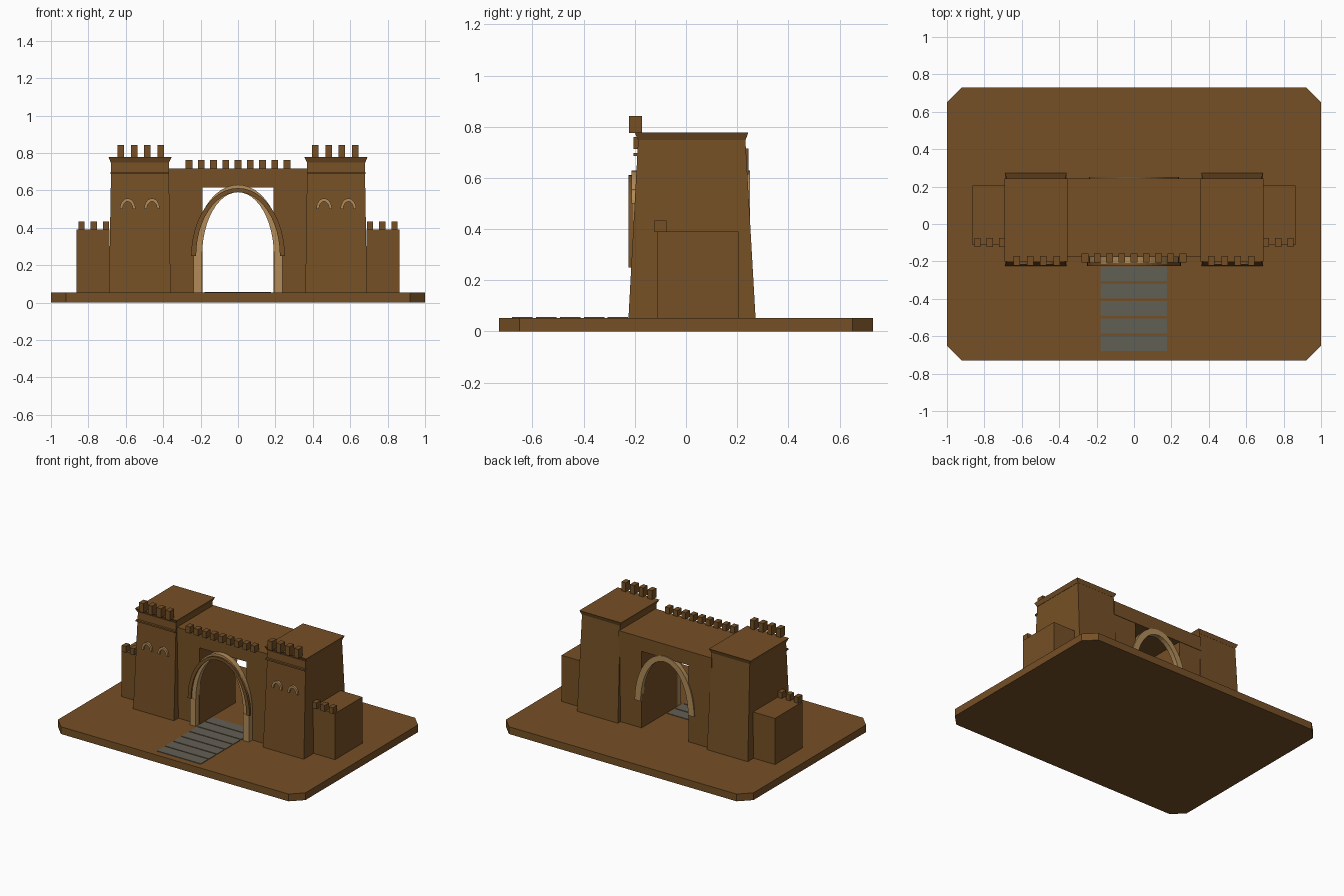
import bpy, bmesh
from math import pi, cos, sin

cube = bpy.data.objects.get("Cube")
if cube:
    bpy.data.objects.remove(cube, do_unlink=True)


def material(name, rgb):
    m = bpy.data.materials.new(name)
    m.use_nodes = True
    m.diffuse_color = (*rgb, 1)
    m.node_tree.nodes["Principled BSDF"].inputs["Base Color"].default_value = (*rgb, 1)
    return m


BROWN = material("brown earth", (0.18, 0.08, 0.019))
TAN = material("tan stone", (0.44, 0.26, 0.10))
GREY = material("grey paving", (0.12, 0.115, 0.09))


def finish(name, bm, mat):
    bmesh.ops.recalc_face_normals(bm, faces=bm.faces)
    me = bpy.data.meshes.new(name)
    bm.to_mesh(me)
    bm.free()
    me.materials.append(mat)
    ob = bpy.data.objects.new(name, me)
    bpy.context.collection.objects.link(ob)
    return ob


def frustum(name, x, y, z, mat=BROWN, top_x=None, top_y=None):
    """Box from (min, max) ranges, with optional different top ranges."""
    bm = bmesh.new()
    rings = []
    for (x0, x1), (y0, y1), h in ((x, y, z[0]), (top_x or x, top_y or y, z[1])):
        rings.append([bm.verts.new((a, b, h)) for a, b in
                      ((x0, y0), (x1, y0), (x1, y1), (x0, y1))])
    low, high = rings
    bm.faces.new(low)
    bm.faces.new(high)
    for i in range(4):
        j = (i + 1) % 4
        bm.faces.new((low[i], low[j], high[j], high[i]))
    return finish(name, bm, mat)


def arch(name, cx, z, outer, inner, y, mat, steps=24):
    """Half elliptical ring standing on height z, between two depths."""
    bm = bmesh.new()
    sections = []
    for i in range(steps + 1):
        a = pi * i / steps
        sections.append([bm.verts.new((cx + r[0] * cos(a), d, z + r[1] * sin(a)))
                         for r, d in ((outer, y[0]), (outer, y[1]),
                                      (inner, y[1]), (inner, y[0]))])
    for s, t in zip(sections, sections[1:]):
        for k in range(4):
            n = (k + 1) % 4
            bm.faces.new((s[k], s[n], t[n], t[k]))
    bm.faces.new(sections[0])
    bm.faces.new(sections[-1])
    return finish(name, bm, mat)


def span(centre, width):
    return (centre - width / 2, centre + width / 2)


def sided(s, a, b):
    return tuple(sorted((s * a, s * b)))


# Ground slab with cut corners
ground = frustum("ground_slab", (-1, 1), (-0.73, 0.73), (0, 0.053))
bm = bmesh.new()
bm.from_mesh(ground.data)
corners = [e for e in bm.edges if abs(e.verts[0].co.z - e.verts[1].co.z) > 0.01]
bmesh.ops.bevel(bm, geom=corners, offset=0.08, segments=1, affect='EDGES')
bm.to_mesh(ground.data)
bm.free()

# Paving through the gate
for i in range(7):
    y0 = -0.68 + 0.0935 * i
    frustum(f"paving_slab_{i}", (-0.178, 0.176), (y0, y0 + 0.08), (0.05, 0.057), GREY)

# Lintel wall and its battlements
frustum("gate_lintel", (-0.375, 0.375), (-0.177, 0.244), (0.614, 0.716))
for i in range(9):
    frustum(f"gate_merlon_{i}", span(0.0655 * (i - 4), 0.035), (-0.206, -0.158),
            (0.714, 0.761))

# Front and back arches
arch("front_arch", 0, 0.25, (0.24, 0.38), (0.192, 0.34), (-0.213, -0.172), TAN)
arch("front_arch_rim", 0, 0.25, (0.25, 0.362), (0.224, 0.34), (-0.224, -0.205), BROWN)
arch("back_arch", 0, 0.25, (0.24, 0.38), (0.192, 0.34), (0.215, 0.25), TAN)

for s, side in ((1, "left"), (-1, "right")):
    # Gate pier and arch leg
    frustum(f"{side}_gate_pier", sided(s, 0.19, 0.37), (-0.174, 0.241), (0.05, 0.614))
    frustum(f"{side}_arch_leg", sided(s, 0.192, 0.238), (-0.215, -0.17), (0.05, 0.25), TAN)

    # Battered tower with a flared cornice and a string course
    frustum(f"{side}_tower", sided(s, 0.36, 0.69), (-0.225, 0.272), (0.05, 0.75),
            top_x=sided(s, 0.37, 0.678), top_y=(-0.187, 0.232))
    frustum(f"{side}_tower_cornice", sided(s, 0.37, 0.68), (-0.188, 0.233), (0.748, 0.777),
            top_x=sided(s, 0.355, 0.692), top_y=(-0.2, 0.243))
    frustum(f"{side}_string_course", sided(s, 0.368, 0.683), (-0.206, -0.185),
            (0.686, 0.697))
    for i in range(4):
        frustum(f"{side}_tower_merlon_{i}", span(s * (0.413 + 0.071 * i), 0.035),
                (-0.223, -0.172), (0.775, 0.842))

    # Small window hoods
    for i in range(2):
        arch(f"{side}_window_hood_{i}", s * (0.46 + 0.13 * i), 0.5,
             (0.042, 0.057), (0.027, 0.04), (-0.213, -0.19), TAN, steps=12)

    # Low side wing
    frustum(f"{side}_wing", sided(s, 0.686, 0.863), (-0.112, 0.205), (0.05, 0.39))
    for i in range(3):
        frustum(f"{side}_wing_merlon_{i}", span(s * (0.705 + 0.066 * i), 0.033),
                (-0.124, -0.076), (0.388, 0.434))
